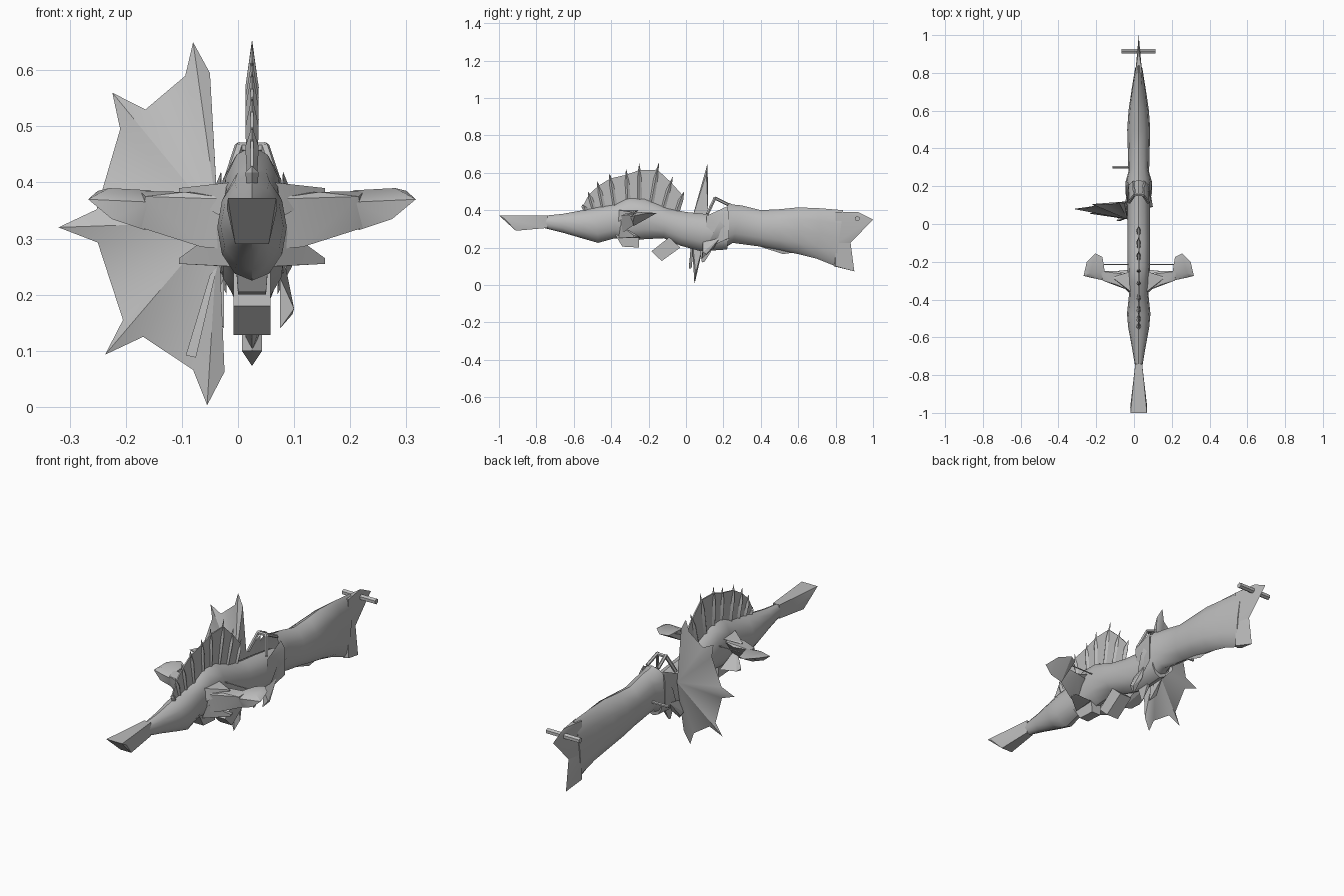
import bpy, bmesh, math
from mathutils import Vector

CX = 0.025  # centre line of the body
grey = bpy.data.materials.new("grey")
grey.diffuse_color = (0.5, 0.5, 0.5, 1)


def finish(name, bm, angle=40):
    bmesh.ops.recalc_face_normals(bm, faces=bm.faces[:])
    me = bpy.data.meshes.new(name)
    bm.to_mesh(me)
    bm.free()
    me.materials.append(grey)
    ob = bpy.data.objects.new(name, me)
    bpy.context.collection.objects.link(ob)
    bpy.ops.object.select_all(action='DESELECT')
    ob.select_set(True)
    bpy.context.view_layer.objects.active = ob
    bpy.ops.object.shade_smooth_by_angle(angle=math.radians(angle))
    return ob


def hull(name, pts, side=1):
    """Solid wrapped around points; x is measured from the centre line."""
    bm = bmesh.new()
    for x, y, z in pts:
        bm.verts.new((CX + side * x, y, z))
    out = bmesh.ops.convex_hull(bm, input=bm.verts[:])
    loose = [v for v in bm.verts if not v.link_faces]
    bmesh.ops.delete(bm, geom=loose, context='VERTS')
    return finish(name, bm, 25)


def loft(name, rings, n=12, front_cap=True):
    """Rings of (y top, y bottom, z top, z bottom, half width)."""
    bm = bmesh.new()
    loops = []
    for yt, yb, zt, zb, w in rings:
        loop = []
        for i in range(n):
            a = 2 * math.pi * i / n
            t = (1 + math.cos(a)) / 2
            loop.append(bm.verts.new((CX + w * math.sin(a), yb + (yt - yb) * t,
                                      zb + (zt - zb) * t)))
        loops.append(loop)
    for a, b in zip(loops, loops[1:]):
        for i in range(n):
            j = (i + 1) % n
            bm.faces.new((a[i], a[j], b[j], b[i]))
    if front_cap:
        bm.faces.new(loops[0])
    bm.faces.new(loops[-1])
    return finish(name, bm)


def rod(name, a, b, r, n=6):
    """Straight bar between two points."""
    a, b = Vector(a), Vector(b)
    bm = bmesh.new()
    bmesh.ops.create_cone(bm, cap_ends=True, segments=n, radius1=r, radius2=r,
                          depth=(b - a).length)
    rot = (b - a).to_track_quat('Z', 'Y')
    for v in bm.verts:
        v.co = rot @ v.co + (a + b) / 2
    return finish(name, bm)


# Front body, from throat to the inside of the rear shell
loft("front_body", [
    (-.76, -.76, .37, .305, .018), (-.66, -.66, .38, .28, .035),
    (-.55, -.54, .40, .245, .056), (-.48, -.47, .415, .225, .062),
    (-.38, -.38, .43, .25, .052), (-.31, -.31, .465, .235, .055),
    (-.22, -.22, .46, .245, .06), (-.10, -.12, .41, .25, .06),
    (0, -.03, .39, .21, .06), (.10, .08, .38, .18, .06),
    (.24, .22, .36, .19, .055)])

# Flared snout, wider along the top
hull("snout", [(s * x, y, z) for s in (-1, 1) for x, y, z in (
    (.043, -1, .372), (.045, -.97, .355), (.03, -.91, .29),
    (.018, -.74, .372), (.018, -.74, .305))])

# Rear body with slanted open mouth, and tail
loft("rear_body", [
    (.23, .10, .44, .185, .071), (.25, .21, .43, .20, .068),
    (.30, .25, .425, .225, .055), (.40, .40, .40, .205, .058),
    (.50, .50, .405, .185, .061), (.60, .60, .415, .165, .054),
    (.72, .70, .41, .14, .038), (.84, .80, .40, .10, .02)], front_cap=False)
for x in (-1, 1):
    hull("collar_cheek", [(.05, .11, .27), (.06, .11, .37), (.071, .23, .38),
                          (.071, .23, .25), (.055, .22, .42), (.045, .12, .20)], x)

# Forked tail fin in two wedges
for pts in ([(.92, .39), (1, .35), (.88, .225)], [(.88, .225), (.9, .073), (.79, .10)]):
    hull("tail_fin", [(0, y, z) for y, z in pts]
         + [(s * .018, .8, z) for s in (-1, 1) for z in (pts[0][1], pts[2][1])])
rod("tail_bar", (CX - .09, .915, .355), (CX + .09, .915, .355), .014)
hull("belly_fin", [(0, .38, .21), (0, .52, .165), (.012, .45, .22),
                   (-.012, .45, .22), (0, .62, .18)])

# Dorsal sail: web plus slanted spines (base y, base z, tip y, tip z)
spines = [(-.53, .40, -.555, .43), (-.49, .41, -.525, .50), (-.44, .415, -.475, .555),
          (-.38, .43, -.41, .60), (-.31, .45, -.32, .62), (-.25, .45, -.25, .65),
          (-.19, .44, -.145, .655), (-.13, .41, -.07, .58), (-.06, .39, -.01, .50)]
for by, bz, ty, tz in spines:
    my, mz = by + (ty - by) * .6, bz + (tz - bz) * .6
    hull("sail_spine", [(0, ty, tz), (.012, my, mz), (-.012, my, mz),
                        (0, my - .014, mz), (0, my + .016, mz),
                        (.008, by, bz - .02), (-.008, by, bz - .02),
                        (0, by - .012, bz - .02), (0, by + .02, bz - .02)])
for a, b in zip(spines, spines[1:]):
    k = .82
    top = [(p[0] + (p[2] - p[0]) * k, p[1] + (p[3] - p[1]) * k) for p in (a, b)]
    web = top + [(p[0], p[1] - .02) for p in (a, b)]
    hull("sail_web", [(s * .003, y, z) for y, z in web for s in (-1, 1)])

# Large fan fin on the left, pointed rays with webs, thick at its root
fan = [(-.04, .42), (-.05, .595), (-.08, .65), (-.094, .59), (-.165, .53),
       (-.224, .56), (-.21, .495), (-.252, .352), (-.32, .32), (-.25, .293),
       (-.205, .155), (-.237, .093), (-.169, .125), (-.08, .066), (-.055, .003),
       (-.024, .0625), (-.035, .25)]
bm = bmesh.new()
rim = [bm.verts.new((x, .045 + .108 * z, z)) for x, z in fan]
hubs = [bm.verts.new((-.035, y, .33)) for y in (.025, .12)]
for hub in hubs:
    for a, b in zip(rim, rim[1:] + rim[:1]):
        bm.faces.new((hub, a, b))
finish("fan_fin", bm)
hull("fan_strut", [(-.062, .03, .25), (-.075, .03, .235), (-.118, .015, .092),
                   (-.1, .015, .088), (-.068, .045, .24), (-.108, .03, .09)])

# Paired side parts
for s in (-1, 1):
    # Pectoral arm and crescent blade
    hull("pectoral_arm", [(.03, -.36, .37), (.03, -.35, .28), (.04, -.27, .38),
                          (.09, -.33, .285), (.12, -.32, .383), (.11, -.25, .375),
                          (.19, -.30, .375), (.20, -.25, .385), (.20, -.28, .32)], s)
    hull("pectoral_blade", [(.18, -.30, .365), (.18, -.25, .386), (.19, -.28, .315),
                            (.25, -.285, .335), (.292, -.275, .37), (.255, -.26, .39),
                            (.275, -.20, .385), (.23, -.155, .385),
                            (.192, -.175, .38), (.2, -.22, .36)], s)
    # Short flank spikes above and below
    hull("upper_spike", [(.04, -.36, .40), (.055, -.36, .34), (.04, -.25, .40),
                         (.13, -.29, .39), (.13, -.29, .38), (.13, -.28, .385)], s)
    hull("lower_spike", [(.03, -.36, .25), (.055, -.35, .32), (.04, -.24, .25),
                         (.13, -.28, .265), (.13, -.28, .255), (.125, -.25, .26)], s)
    # Small leaf under the collar
    hull("collar_leaf", [(.05, .09, .23), (.06, .18, .25), (.05, .15, .20),
                         (.075, .09, .175), (.05, .085, .14), (.072, .11, .165)], s)
    # Side of the raised sight loop
    rod("sight_leg", (CX + s * .05, .115, .38), (CX + s * .022, .155, .465), .009)
    rod("sight_brace", (CX + s * .022, .155, .465), (CX + s * .03, .225, .43), .008)
rod("sight_top", (CX - .026, .155, .462), (CX + .026, .155, .462), .009)
rod("cross_wire", (CX - .2, -.215, .38), (CX + .2, -.215, .38), .003)
rod("side_peg", (-.115, .3, .3), (-.02, .3, .3), .007)

# Underside guard, slanted grip and keel spike
hull("chin_guard", [(s * w, y, z) for s in (-1, 1) for w, y, z in (
    (.03, -.38, .27), (.03, -.25, .27), (.025, -.34, .205), (.025, -.25, .20))])
hull("grip", [(s * .033, y, z) for s in (-1, 1) for y, z in (
    (-.185, .18), (-.13, .128), (-.03, .20), (-.09, .255))])
hull("keel_spike", [(0, .085, .12), (.012, .07, .2), (-.012, .07, .2),
                    (.012, .16, .22), (-.012, .16, .22), (0, .10, .125)])
